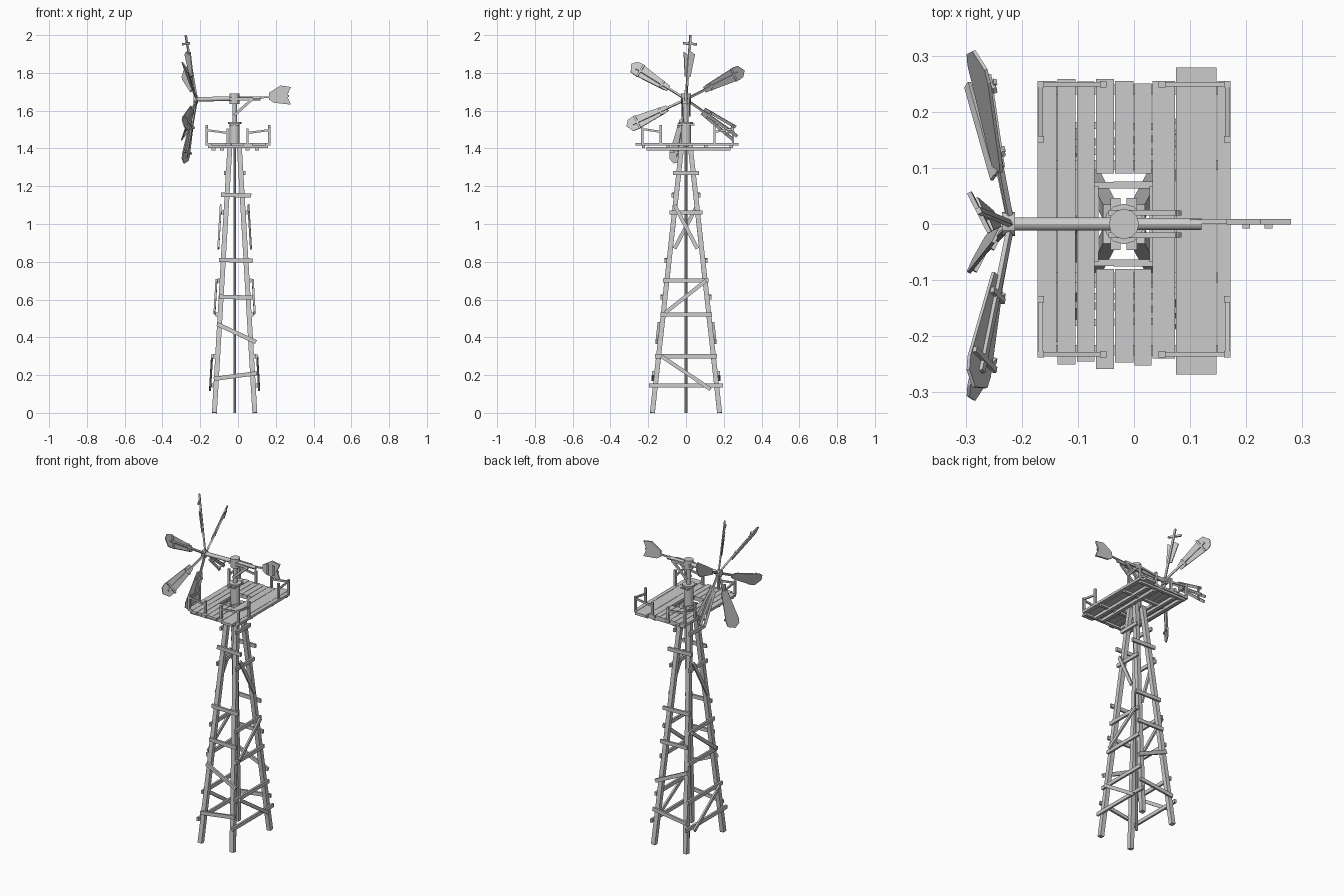
import bpy, math
from mathutils import Vector as V

if "Cube" in bpy.data.objects:
    bpy.data.objects.remove(bpy.data.objects["Cube"])

CX = -0.018  # tower axis


def mesh(name, verts, faces):
    me = bpy.data.meshes.new(name)
    me.from_pydata(verts, [], faces)
    ob = bpy.data.objects.new(name, me)
    bpy.context.collection.objects.link(ob)
    return ob


def plate(name, pts, normal, t):
    """Flat outline given thickness t along normal."""
    n = V(normal).normalized() * t / 2
    pts = [V(p) for p in pts]
    k = len(pts)
    faces = [list(range(k)), list(range(2 * k - 1, k - 1, -1))]
    faces += [[(i + 1) % k, i, i + k, (i + 1) % k + k] for i in range(k)]
    ob = mesh(name, [p + n for p in pts] + [p - n for p in pts], faces)
    return ob


def beam(name, p, q, w, t, normal):
    """Board from p to q, thickness t along normal, width w across."""
    p, q = V(p), V(q)
    d = (q - p).normalized()
    s = d.cross(V(normal)).normalized() * w / 2
    return plate(name, [p + s, q + s, q - s, p - s], s.cross(d), t)


def box(name, x0, x1, y0, y1, z0, z1):
    ym, zm = (y0 + y1) / 2, (z0 + z1) / 2
    return beam(name, (x0, ym, zm), (x1, ym, zm), y1 - y0, z1 - z0, (0, 0, 1))


def rod(name, p, q, r, n=12):
    p, q = V(p), V(q)
    d = q - p
    bpy.ops.mesh.primitive_cylinder_add(vertices=n, radius=r, depth=d.length, location=(p + q) / 2)
    ob = bpy.context.object
    ob.name = name
    ob.rotation_euler = d.to_track_quat('Z', 'Y').to_euler()
    bpy.ops.object.shade_smooth_by_angle()
    return ob


def hx(z): return 0.107 - 0.0825 * z / 1.42
def hy(z): return 0.178 - 0.156 * z / 1.42


# tower legs and centre pole
for sx in (-1, 1):
    for sy in (-1, 1):
        beam("tower_leg", (CX + sx * hx(0), sy * hy(0), 0),
             (CX + sx * hx(1.42), sy * hy(1.42), 1.42), 0.026, 0.026, (0, 1, 0))
rod("centre_pole", (CX, 0, 0), (CX, 0, 1.45), 0.007, 8)

# braces on front and back: x0, z0, x1, z1
for s in (-1, 1):
    for x0, z0, x1, z1 in ((-.09, 1.155, .07, 1.15), (-.10, .81, .078, .805), (-.10, .615, .08, .61),
                           (-.11, .47, .095, .375), (-.128, .18, .10, .21)):
        beam("front_brace", (x0, s * (hy(z0) + .018), z0), (x1, s * (hy(z1) + .018), z1),
             0.022, 0.012, (0, 1, 0))
    # braces on left and right: y0, z0, y1, z1
    for y0, z0, y1, z1 in ((-.068, 1.27, .068, 1.27), (-.087, 1.06, .088, 1.06), (-.123, .70, .12, .70),
                           (-.135, .52, .138, .52), (-.165, .30, .165, .30), (-.195, .145, .195, .145)):
        beam("side_brace", (CX + s * (hx(z0) + .018), y0, z0), (CX + s * (hx(z1) + .018), y1, z1),
             0.022, 0.012, (1, 0, 0))
    # diagonals
    for y0, z0, y1, z1 in ((-.06 * s, 1.10, .06 * s, .87), (-.11, .53, .105, .70), (-.13, .30, .13, .125)):
        beam("side_diagonal", (CX + s * (hx(z0) + .03), y0, z0), (CX + s * (hx(z1) + .03), y1, z1),
             0.02, 0.01, (1, 0, 0))

# platform planks, some cut by the central opening
for x0, x1, y0, y1, cut in ((-.172, -.138, -.235, .255, 0), (-.136, -.104, -.25, .258, 0),
                            (-.102, -.070, -.245, .254, 0), (-.068, -.036, -.258, .258, 1),
                            (-.034, -.001, -.247, .255, 1), (.001, .031, -.252, .25, 1),
                            (.033, .073, -.24, .255, 0), (.075, .147, -.268, .279, 0),
                            (.149, .172, -.235, .255, 0)):
    for a, b in (((y0, -.08), (.09, y1)) if cut else ((y0, y1),)):
        box("deck_plank", x0, x1, a, b, 1.415, 1.43)
# joists under the deck
for x in (-.13, -.085, .05, .10):
    box("deck_joist", x - .01, x + .01, -.21, .235, 1.39, 1.408)
for y in (-.225, -.095, .105, .24):
    box("deck_cross_joist", -.16, .16, y - .009, y + .009, 1.402, 1.4145)

# corner railings: posts and two top rails each
for sx in (-1, 1):
    for sy in (-1, 1):
        x, y = sx * .166, (.249 if sy > 0 else -.232)
        xi, yi = (-.055 if sx < 0 else .05), y - sy * .098
        for px, py, h in ((x, y, 1.51), (xi, y, 1.505), (x, yi, 1.525)):
            box("rail_post", px - .006, px + .006, py - .006, py + .006, 1.425, h)
        beam("rail", (x, y, 1.497), (xi, y, 1.482), .011, .008, (0, 1, 0))
        beam("rail", (x, y, 1.503), (x, yi, 1.488), .011, .008, (1, 0, 0))

# head: column, flange, mast, bearing block
rod("head_column", (CX, 0, 1.41), (CX, 0, 1.535), 0.027)
rod("head_flange", (CX, 0, 1.53), (CX, 0, 1.54), 0.036)
for x in (-.033, -.004):
    box("head_crossbar", x - .009, x + .009, -.046, .046, 1.522, 1.532)
rod("mast", (CX, 0, 1.53), (CX, 0, 1.65), 0.012)
rod("bearing_block", (CX, 0, 1.635), (CX, 0, 1.69), 0.027)
for s in (-1, 1):
    beam("head_strut", (-.02, s * .02, 1.575), (.08, s * .02, 1.665), .014, .009, (0, 1, 0))
    box("head_beam", -.045, .08, s * .02 - .005, s * .02 + .005, 1.655, 1.669)

# shaft, hub, tail boom and vane
rod("rotor_shaft", (-.22, 0, 1.66), (CX, 0, 1.664), 0.012)
rod("hub", (-.235, 0, 1.66), (-.212, 0, 1.66), 0.021)
rod("tail_shaft", (CX, 0, 1.664), (.12, 0, 1.664), 0.011)
beam("tail_boom", (.10, .004, 1.668), (.27, .004, 1.678), .009, .008, (0, 1, 0))
plate("tail_vane", [(x, .004, z) for x, z in ((.165, 1.695), (.225, 1.733), (.28, 1.725), (.26, 1.68),
                                              (.28, 1.632), (.19, 1.642), (.165, 1.658))], (0, 1, 0), .01)
for x in (.2, .24):
    box("vane_batten", x - .007, x + .007, -.008, .0, 1.65, 1.71)

# rotor: six coned, pitched blades, two of them damaged
P = math.radians(27)
for i, deg in enumerate((86, 27, -35, -100, 205, 148)):
    a = math.radians(deg)

    def pt(r, s, off=0.0):
        c = s * math.cos(P)
        return V((-.225 - .17 * r - s * math.sin(P) + off,
                  r * math.cos(a) + c * math.sin(a), 1.66 + r * math.sin(a) - c * math.cos(a)))

    n = (pt(.2, 0) - pt(0, 0)).cross(pt(0, .1) - pt(0, 0))
    outline = ((.11, -.016), (.13, -.022), (.30, -.04), (.325, -.036), (.345, .004), (.325, .034), (.30, .04), (.11, .016))
    arm = .34 if i == 0 else .31
    beam("blade_arm", pt(0, 0, .006), pt(arm, 0, .006), .011, .009, n)
    if i == 0:  # broken blade with bare tip
        outline = ((.12, -.016), (.25, -.033), (.235, -.01), (.255, .008), (.24, .034), (.12, .016))
        beam("blade_batten", pt(.295, -.04), pt(.295, .04), .012, .008, n)
    if i == 2:  # skeleton blade made of loose slats
        for s0, s1, r1 in ((-.016, -.034, .30), (.0, .006, .335), (.014, .036, .325)):
            beam("blade_slat", pt(.11, s0), pt(r1, s1), .016, .006, n)
    else:
        plate("blade_sail", [pt(r, s) for r, s in outline], n, .006)
    if i:
        for r, w in ((.15, .022), (.285, .04)):
            beam("blade_batten", pt(r, -w, .008), pt(r, w, .008), .011, .007, n)

# make every face point outward
import bmesh
for ob in bpy.context.collection.objects:
    bm = bmesh.new()
    bm.from_mesh(ob.data)
    bmesh.ops.recalc_face_normals(bm, faces=bm.faces)
    bm.to_mesh(ob.data)
    bm.free()
